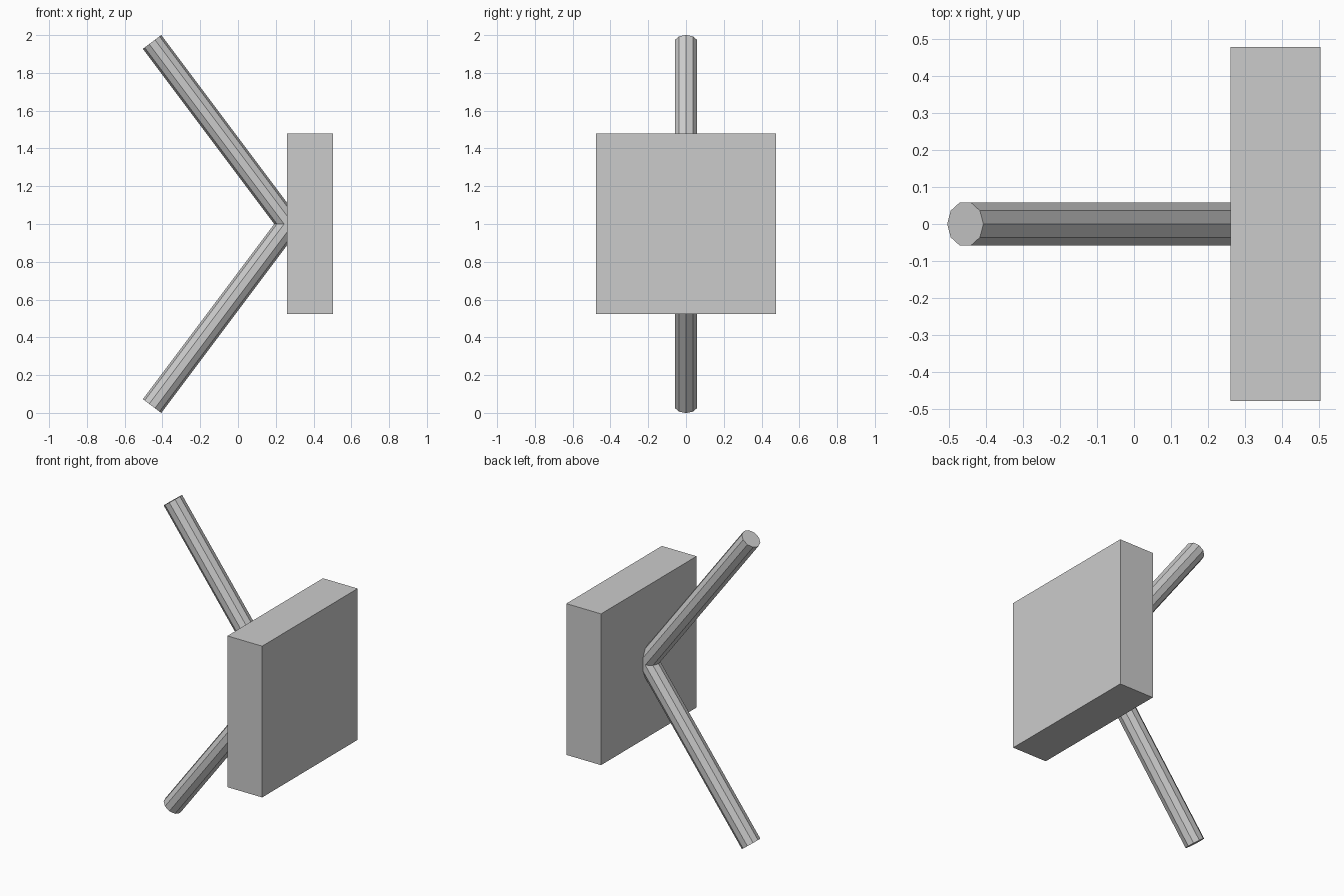
import bpy, bmesh, math
from mathutils import Vector

if "Cube" in bpy.data.objects:
    bpy.data.objects.remove(bpy.data.objects["Cube"])

AXIS = Vector((0.6, 0, -0.8))      # direction of the upper rod
SIDE = Vector((0.8, 0, 0.6))       # across the rod
END = Vector((-0.455, 0, 1.964))   # centre of the free end
RADIUS, SIDES = 0.061, 10
PLATE_X = (0.26, 0.503)


def finish(name, bm):
    bmesh.ops.recalc_face_normals(bm, faces=bm.faces[:])
    mesh = bpy.data.meshes.new(name)
    bm.to_mesh(mesh)
    bm.free()
    obj = bpy.data.objects.new(name, mesh)
    bpy.context.collection.objects.link(obj)
    return obj


def rod(name, flip):
    # prism with a square free end, mitred at mid height and trimmed at the plate
    bm = bmesh.new()
    outer, inner = [], []
    for i in range(SIDES):
        a = 2 * math.pi * i / SIDES
        p = END + SIDE * (RADIUS * math.cos(a)) + Vector((0, RADIUS * math.sin(a), 0))
        q = p + AXIS * ((p.z - 1) / 0.8)
        outer.append(bm.verts.new(p))
        inner.append(bm.verts.new(q))
    bm.faces.new(outer)
    for i in range(SIDES):
        j = (i + 1) % SIDES
        bm.faces.new((outer[i], outer[j], inner[j], inner[i]))
    bmesh.ops.bisect_plane(bm, geom=bm.verts[:] + bm.edges[:] + bm.faces[:],
                           plane_co=(PLATE_X[0] + 0.002, 0, 0), plane_no=(1, 0, 0),
                           clear_outer=True)
    if flip:
        for v in bm.verts:
            v.co.z = 2 - v.co.z
    return finish(name, bm)


# square plate
bm = bmesh.new()
bmesh.ops.create_cube(bm, size=1)
for v in bm.verts:
    v.co = Vector((PLATE_X[0] if v.co.x < 0 else PLATE_X[1],
                   v.co.y * 0.954, 1.002 + v.co.z * 0.956))
finish("square_plate", bm)

# pair of angled rods meeting at the plate
rod("upper_rod", False)
rod("lower_rod", True)
